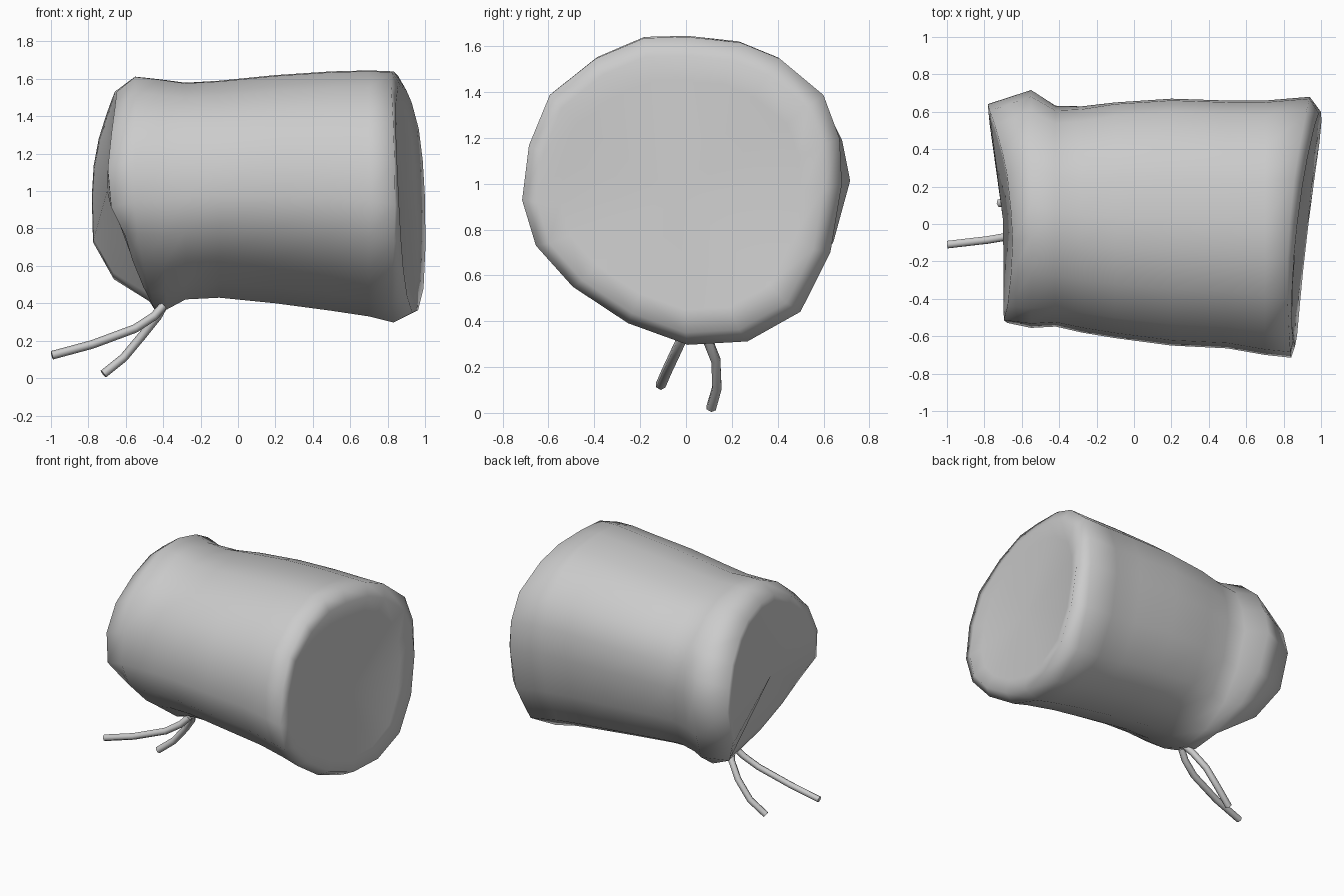
import bpy, bmesh, math
from mathutils import Vector

if "Cube" in bpy.data.objects:
    bpy.data.objects.remove(bpy.data.objects["Cube"])

cloth = bpy.data.materials.new("grey_cloth")
cloth.diffuse_color = (0.6, 0.6, 0.6, 1)
cloth.use_nodes = True
cloth.node_tree.nodes["Principled BSDF"].inputs["Base Color"].default_value = cloth.diffuse_color

# Slightly uneven round cross-section (y, z), fitted to a unit box
SECTION = [(-.19, 1.64), (0, 1.645), (.23, 1.62), (.4, 1.55), (.59, 1.39), (.66, 1.2),
           (.67, 1.0), (.62, .7), (.49, .44), (.26, .31), (0, .295), (-.26, .39),
           (-.5, .55), (-.66, .73), (-.72, .93), (-.69, 1.17), (-.6, 1.39), (-.4, 1.55)]
UNIT = [((y + .025) / .695, (z - .97) / .675) for y, z in SECTION]


def finish(name, bm):
    bmesh.ops.recalc_face_normals(bm, faces=bm.faces)
    me = bpy.data.meshes.new(name)
    bm.to_mesh(me)
    bm.free()
    ob = bpy.data.objects.new(name, me)
    bpy.context.collection.objects.link(ob)
    me.materials.append(cloth)
    bpy.context.view_layer.objects.active = ob
    ob.select_set(True)
    bpy.ops.object.shade_smooth_by_angle(angle=math.radians(80))
    ob.select_set(False)
    return ob


def ring(bm, xfun, y0, y1, z0, z1, front=0, back=0):
    verts = []
    for u, v in UNIT:
        # flatten the lower front quarter and the back quarters
        k = 2 * abs(u * v)
        s = 1 - front * k if u < 0 and v < 0 else 1 - back * k if u > 0 else 1
        verts.append(bm.verts.new((xfun(u, v), (y0 + y1) / 2 + s * u * (y1 - y0) / 2,
                                   (z0 + z1) / 2 + s * v * (z1 - z0) / 2)))
    return verts


def mouth_x(u, v):
    low, high = max(0, -v), max(0, v)
    return -.742 - .04 * u + .31 * low ** (2.9 + 2.0 * u) + .085 * high ** 2


def collar_x(u, v):
    return -.55 + .11 * max(0, -v) ** 2


def base_x(u, v):
    return .83 + .05 * u + .06 * u * u


def base_face_x(u, v):
    return .90 + .07 * u - .03 * v + .03 * u * u


def flat(x):
    return lambda u, v: x


# Sack body: tied mouth, bulging collar, neck, barrel and rounded base
bm = bmesh.new()
rings = [
    ring(bm, lambda u, v: mouth_x(u, v) * .95 - .035, -.50, .60, .41, 1.48, .16, .08),
    ring(bm, mouth_x, -.54, .645, .36, 1.535, .16, .08),
    ring(bm, collar_x, -.56, .72, .355, 1.615, .06, .07),
    ring(bm, lambda u, v: -.42 + .04 * max(0, -v), -.55, .635, .365, 1.6, .02, .05),
    ring(bm, flat(-.28), -.58, .63, .42, 1.58, 0, .02),
    ring(bm, flat(-.1), -.61, .65, .43, 1.59),
    ring(bm, flat(.2), -.65, .67, .40, 1.62),
    ring(bm, flat(.5), -.665, .66, .36, 1.64),
    ring(bm, flat(.7), -.70, .66, .33, 1.645),
    ring(bm, base_x, -.715, .68, .297, 1.64),
    ring(bm, base_face_x, -.65, .60, .35, 1.56),
    ring(bm, lambda u, v: .90 + .055 * u - .025 * v, -.55, .5, .45, 1.45),
]
n = len(UNIT)
for a, b in zip(rings, rings[1:]):
    for i in range(n):
        j = (i + 1) % n
        bm.faces.new((a[i], a[j], b[j], b[i]))
for end, centre in ((rings[0], (-.70, .02, 1.0)), (rings[-1], (.90, -.03, .95))):
    c = bm.verts.new(centre)
    for i in range(n):
        bm.faces.new((end[i], end[(i + 1) % n], c))
finish("sack", bm)


# Loose string ends hanging from the tie
def string(name, path, r=.023, sides=6):
    pts = [Vector(p) for p in path]
    bm = bmesh.new()
    loops = []
    for i, p in enumerate(pts):
        d = (pts[min(i + 1, len(pts) - 1)] - pts[max(i - 1, 0)]).normalized()
        a = d.cross(Vector((0, 1, 0))).normalized()
        b = d.cross(a)
        loops.append([bm.verts.new(p + r * (a * math.cos(t) + b * math.sin(t)))
                      for t in (k * math.tau / sides for k in range(sides))])
    for a, b in zip(loops, loops[1:]):
        for i in range(sides):
            j = (i + 1) % sides
            bm.faces.new((a[i], a[j], b[j], b[i]))
    bm.faces.new(loops[0])
    bm.faces.new(loops[-1])
    finish(name, bm)


string("long_string", [(-.40, .01, .385), (-.45, -.015, .33), (-.55, -.045, .265),
                       (-.78, -.085, .18), (-.995, -.11, .122)])
string("short_string", [(-.40, .05, .385), (-.43, .09, .33), (-.51, .13, .23),
                        (-.61, .135, .11), (-.72, .11, .022)])
